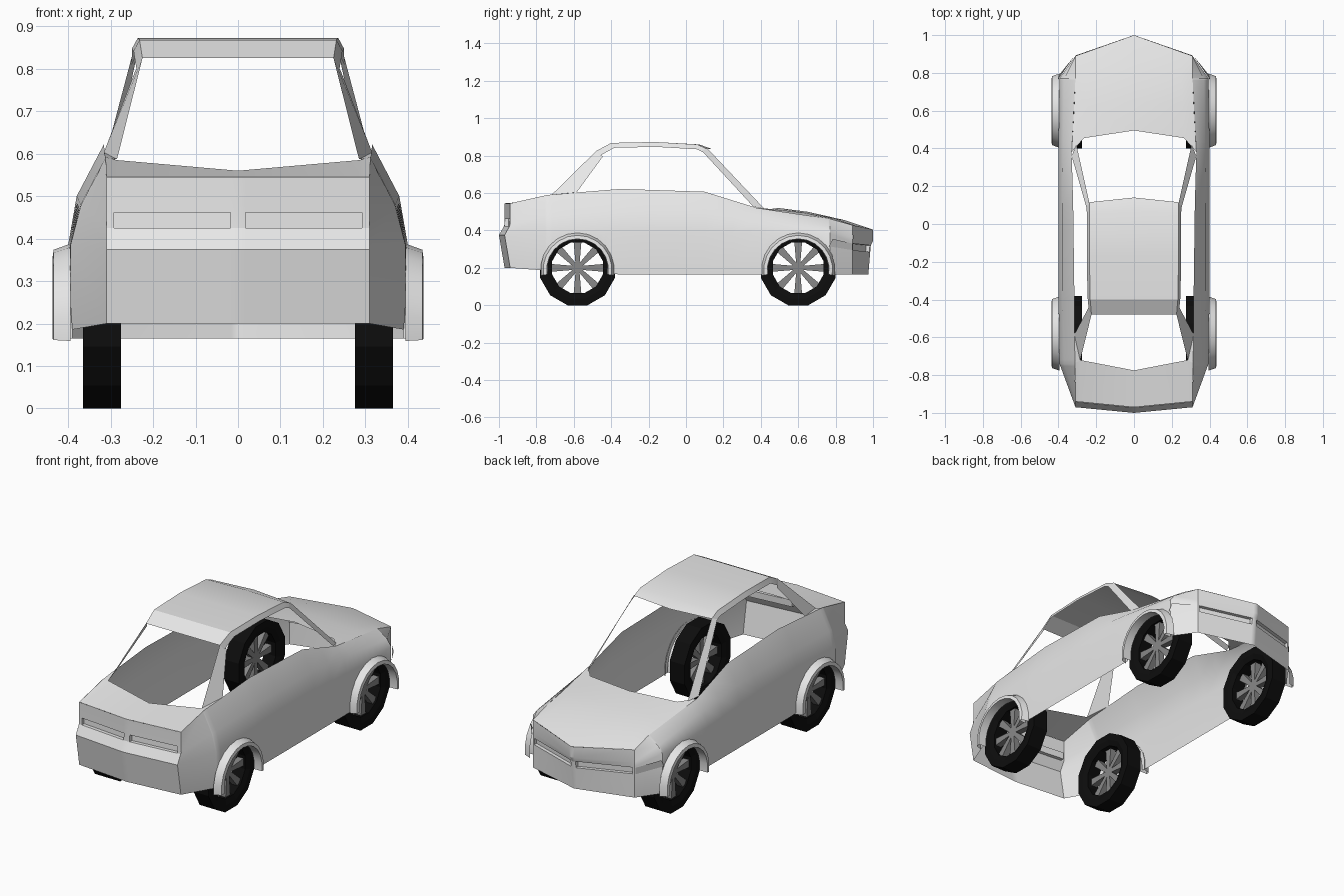
import bpy, bmesh, math
from mathutils import Vector

cube = bpy.data.objects.get("Cube")
if cube:
    bpy.data.objects.remove(cube, do_unlink=True)


def material(name, value):
    m = bpy.data.materials.new(name)
    m.use_nodes = True
    col = (value, value, value, 1)
    m.diffuse_color = col
    m.node_tree.nodes["Principled BSDF"].inputs["Base Color"].default_value = col
    return m


PAINT = material("light grey paint", 0.8)
RUBBER = material("black rubber", 0.004)
METAL = material("grey metal", 0.25)
REAR_Y, FRONT_Y, ARCH_Z, ARCH_R = -0.58, 0.6, 0.19, 0.17


def finish(bm, name, mat, mirror=True, angle=30):
    mesh = bpy.data.meshes.new(name)
    bm.to_mesh(mesh)
    bm.free()
    obj = bpy.data.objects.new(name, mesh)
    bpy.context.collection.objects.link(obj)
    mesh.materials.append(mat)
    bpy.ops.object.select_all(action='DESELECT')
    obj.select_set(True)
    bpy.context.view_layer.objects.active = obj
    if angle:
        bpy.ops.object.shade_smooth_by_angle(angle=math.radians(angle))
    if mirror:
        obj.modifiers.new("mirror", 'MIRROR')
    return obj


def sheet(name, rows, slot=None, depth=0, mat=PAINT, closed=False, centre=(0, 0, 0.35), angle=30):
    """Quad sheet through rows of points, turned outward; slot sinks one cell along y."""
    bm = bmesh.new()
    grid = [[bm.verts.new(p) for p in row] for row in rows]
    cells = {}
    for i in range(len(grid) - 1):
        for j in range(len(grid[0]) - 1):
            cells[i, j] = bm.faces.new((grid[i][j], grid[i][j + 1], grid[i + 1][j + 1], grid[i + 1][j]))
    bm.normal_update()
    if closed:
        bmesh.ops.remove_doubles(bm, verts=bm.verts, dist=0.0005)
        bmesh.ops.recalc_face_normals(bm, faces=bm.faces)
    else:
        c = Vector(centre)
        facing = sum(f.normal.dot(f.calc_center_median() - c) * f.calc_area() for f in bm.faces)
        if facing < 0:
            bmesh.ops.reverse_faces(bm, faces=bm.faces)
    if slot:
        new = bmesh.ops.extrude_face_region(bm, geom=[cells[slot]])["geom"]
        verts = [v for v in new if isinstance(v, bmesh.types.BMVert)]
        bmesh.ops.translate(bm, verts=verts, vec=(0, depth, 0))
        if cells[slot].is_valid:
            bmesh.ops.delete(bm, geom=[cells[slot]], context='FACES_ONLY')
    return finish(bm, name, mat, angle=angle)


# Side panels: y, low x, low z, shoulder x, shoulder z, belt x, belt z, bottom z
STATIONS = [
    (-0.94, 0.31, 0.375, 0.31, 0.43, 0.31, 0.545, 0.2),
    (-0.74, 0.395, 0.385, 0.37, 0.48, 0.312, 0.59, 0.185),
    (-0.35, 0.4, 0.385, 0.38, 0.5, 0.316, 0.622, 0.165),
    (0.1, 0.4, 0.385, 0.38, 0.5, 0.322, 0.607, 0.165),
    (0.38, 0.4, 0.385, 0.376, 0.47, 0.33, 0.52, 0.165),
    (0.77, 0.395, 0.385, 0.37, 0.42, 0.31, 0.462, 0.165),
    (0.89, 0.31, 0.335, 0.31, 0.36, 0.31, 0.428, 0.165),
]


def station(y):
    for a, b in zip(STATIONS, STATIONS[1:]):
        if y <= b[0]:
            t = (y - a[0]) / (b[0] - a[0])
            return [p + (q - p) * t for p, q in zip(a, b)]
    return list(STATIONS[-1])


def side_column(y, bottom=None):
    _, lx, lz, sx, sz, bx, bz, base = station(y)
    low_y = y - 0.03 if y == STATIONS[0][0] else y
    return [(lx, y, base if bottom is None else bottom), (lx, low_y, lz), (sx, y, sz), (bx, y, bz)]


columns = [side_column(s[0]) for s in STATIONS if not any(abs(s[0] - w) < ARCH_R for w in (REAR_Y, FRONT_Y))]
columns += [side_column(y) for y in (-0.2, -0.05, 0.25)]
for wheel_y in (REAR_Y, FRONT_Y):
    for side in (-1, 1):
        columns.append(side_column(wheel_y + side * (ARCH_R + 0.002)))
    for k in range(11):
        a = math.pi * k / 10
        columns.append(side_column(wheel_y + ARCH_R * math.cos(a), ARCH_Z + ARCH_R * math.sin(a)))
columns.sort(key=lambda c: c[3][1])
sheet("side_panels", columns, angle=40)


# End panels: corner and centre profiles of (y, z), blended across x
def end_panel(name, corner, centre, xs, slot, depth):
    rows = []
    for (y1, z1), (y0, z0) in zip(corner, centre):
        rows.append([(x, y0 + (y1 - y0) * x / 0.31, z0 + (z1 - z0) * x / 0.31) for x in xs])
    sheet(name, rows, slot, depth, angle=15)


tail = [(-0.94, 0.2), (-0.97, 0.375), (-0.942, 0.425), (-0.94, 0.462), (-0.94, 0.545)]
end_panel("tail_panel", tail, [(y - 0.03, z) for y, z in tail], (0, 0.018, 0.292, 0.31), (2, 1), 0.02)
nose = [(0.89, 0.165), (0.89, 0.295), (0.89, 0.33), (0.892, 0.36), (0.89, 0.428)]
nose_mid = [(0.975, 0.165), (0.985, 0.285), (0.988, 0.32), (1.0, 0.345), (1.0, 0.405)]
end_panel("nose_panel", nose, nose_mid, (0, 0.015, 0.3, 0.31), (1, 1), -0.02)

# Side marker strips behind the nose corners
sheet("side_markers", [[(0.402, 0.765, 0.315), (0.315, 0.89, 0.295)],
                       [(0.4, 0.785, 0.355), (0.315, 0.89, 0.33)]])

# Hood and trunk lid, from centre to edge
sheet("hood", [
    [(0, 0.495, 0.52), (0.265, 0.455, 0.515), (0.33, 0.38, 0.52)],
    [(0, 0.65, 0.5), (0.26, 0.63, 0.495), (0.317, 0.62, 0.482)],
    [(0, 0.85, 0.455), (0.25, 0.8, 0.462), (0.31, 0.77, 0.462)],
    [(0, 1.0, 0.405), (0.25, 0.911, 0.424), (0.31, 0.89, 0.428)]])
sheet("trunk_lid", [
    [(0, -0.775, 0.56), (0.285, -0.72, 0.585), (0.312, -0.72, 0.592)],
    [(0, -0.97, 0.545), (0.285, -0.942, 0.545), (0.31, -0.94, 0.545)]])

# Roof with turned-down side rails
roof = [(-0.48, -0.48, 0.825, 0.225), (-0.4, -0.4, 0.868, 0.232), (-0.17, -0.17, 0.873, 0.236),
        (0.06, 0.07, 0.86, 0.236), (0.115, 0.14, 0.835, 0.237)]
sheet("roof", [[(0, ym, z), (w, y, z), (w + 0.014, y * 0.96, z - 0.026)] for y, ym, z, w in roof], angle=25)

# Window pillars
sheet("windshield_pillars", [
    [(0.237, 0.115, 0.838), (0.251, 0.085, 0.825)],
    [(0.305, 0.42, 0.515), (0.33, 0.36, 0.527)]])
sheet("rear_pillars", [
    [(0.225, -0.48, 0.825), (0.242, -0.445, 0.795)],
    [(0.285, -0.722, 0.587), (0.316, -0.585, 0.603)],
    [(0.312, -0.735, 0.59), (0.314, -0.59, 0.603)]])

for label, wheel_y in (("rear", REAR_Y), ("front", FRONT_Y)):
    # Wheel arch flare
    profile = [(0.198, 0.395), (0.184, 0.434), (0.165, 0.437), (0.163, 0.39)]
    rows = []
    for k in range(13):
        a = math.radians(-9 + 198 * k / 12)
        rows.append([(x, wheel_y + r * math.cos(a), ARCH_Z + r * math.sin(a)) for r, x in profile])
    sheet(label + "_arch_flares", rows, centre=(0.39, wheel_y, ARCH_Z), angle=35)

    # Twelve-sided tyre ring
    section = [(0.14, 0.285), (0.17, 0.275), (0.207, 0.275), (0.207, 0.365), (0.17, 0.365), (0.14, 0.355)]
    section.append(section[0])
    rows = []
    for k in range(13):
        a = math.radians(15 + 30 * k)
        rows.append([(x, wheel_y + r * math.cos(a), 0.2 + r * math.sin(a)) for r, x in section])
    sheet(label + "_tyres", rows, mat=RUBBER, closed=True, angle=None)

    # Eight tapered spokes
    bm = bmesh.new()
    for k in range(8):
        a = math.radians(45 * k)
        along, across = Vector((0, math.cos(a), math.sin(a))), Vector((0, -math.sin(a), math.cos(a)))
        ends = []
        for r, half in ((0.0, 0.009), (0.143, 0.021)):
            hub = Vector((0, wheel_y, 0.2)) + along * r
            ends.append([bm.verts.new(hub + across * s * half + Vector((x, 0, 0)))
                         for s, x in ((-1, 0.31), (1, 0.31), (1, 0.345), (-1, 0.345))])
        for i in range(4):
            j = (i + 1) % 4
            bm.faces.new((ends[0][i], ends[0][j], ends[1][j], ends[1][i]))
        for end in ends:
            bm.faces.new(end)
    bmesh.ops.recalc_face_normals(bm, faces=bm.faces)
    finish(bm, label + "_spokes", METAL, angle=None)
